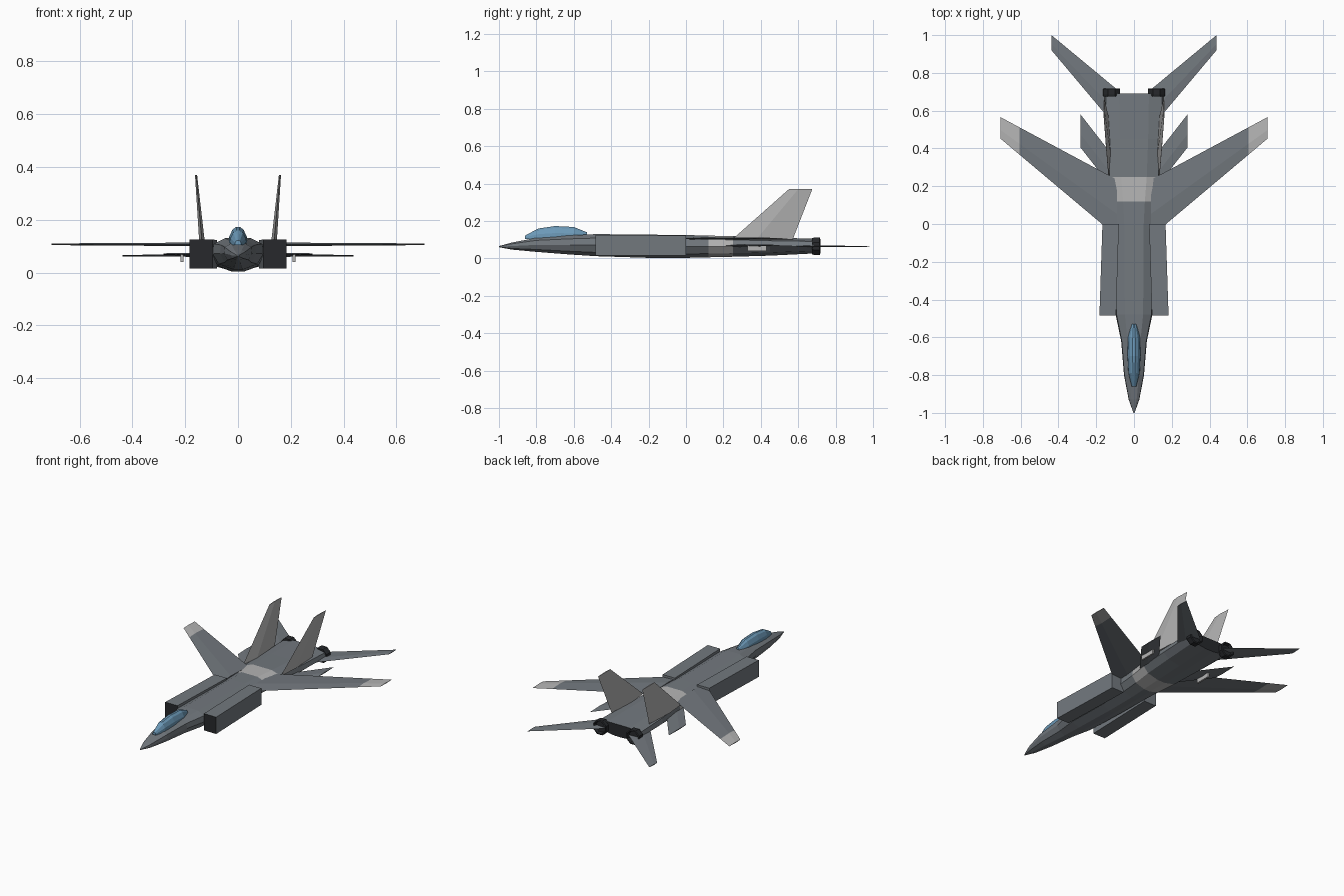
import bpy, bmesh, math
from mathutils import Vector

if "Cube" in bpy.data.objects:
    bpy.data.objects.remove(bpy.data.objects["Cube"])


def material(name, r, g, b):
    m = bpy.data.materials.new(name)
    m.diffuse_color = (r, g, b, 1)
    m.use_nodes = True
    m.node_tree.nodes["Principled BSDF"].inputs["Base Color"].default_value = m.diffuse_color
    return m


BODY = material("body_grey", 0.17, 0.19, 0.21)
LIGHT = material("light_grey", 0.46, 0.46, 0.46)
DARK = material("dark", 0.02, 0.022, 0.025)
GLASS = material("canopy_blue", 0.15, 0.32, 0.48)


def loft(name, rings, mats, mirror=False, pick=None):
    """Skin a list of equal-length point rings and cap both ends."""
    bm = bmesh.new()
    loops = [[bm.verts.new(p) for p in ring] for ring in rings]
    n = len(loops[0])
    for k, (a, b) in enumerate(zip(loops, loops[1:])):
        for i in range(n):
            f = bm.faces.new((a[i], a[(i + 1) % n], b[(i + 1) % n], b[i]))
            f.material_index = pick(k) if pick else 0
    for k, loop in ((-1, loops[0]), (-2, loops[-1])):
        f = bm.faces.new(loop)
        f.material_index = pick(k) if pick else 0
    bmesh.ops.recalc_face_normals(bm, faces=bm.faces)
    me = bpy.data.meshes.new(name)
    bm.to_mesh(me)
    bm.free()
    ob = bpy.data.objects.new(name, me)
    bpy.context.collection.objects.link(ob)
    for m in mats:
        me.materials.append(m)
    if mirror:
        ob.modifiers.new("mirror", 'MIRROR').use_mirror_merge = False
    return ob


def blade(name, root, tip, thick, normal, mat):
    """Mirrored flying surface with a diamond section; root/tip = (leading, trailing)."""
    rings = []
    for (le, te), t in zip((root, tip), thick):
        le, te = Vector(le), Vector(te)
        mid, off = le.lerp(te, 0.4), Vector(normal) * t / 2
        rings.append([le, mid + off, te, mid - off])
    return loft(name, rings, [mat], True)


def box_ring(y, x0, x1, z0, z1):
    return [(x0, y, z0), (x1, y, z0), (x1, y, z1), (x0, y, z1)]


# Fuselage: stations are y, half width, bottom, top
SECTION = [(0.5, 1), (0.95, 0.82), (1, 0.5), (0.75, 0.17), (0.2, 0)]
SECTION += [(-x, z) for x, z in reversed(SECTION)]
stations = [(-1.0, 0.003, 0.060, 0.066), (-0.93, 0.028, 0.047, 0.085),
            (-0.8, 0.053, 0.035, 0.110), (-0.62, 0.068, 0.021, 0.123),
            (-0.48, 0.097, 0.012, 0.130), (-0.2, 0.100, 0.003, 0.127),
            (0.0, 0.103, 0.003, 0.125), (0.12, 0.115, 0.006, 0.122),
            (0.25, 0.135, 0.009, 0.119), (0.45, 0.150, 0.015, 0.112),
            (0.69, 0.158, 0.027, 0.105)]
rings = [[(x * w, y, lo + z * (hi - lo)) for x, z in SECTION] for y, w, lo, hi in stations]
# The light band lies between two stations, and the rear end is dark
loft("fuselage", rings, [BODY, LIGHT, DARK],
     pick=lambda k: {7: 1, -2: 2}.get(k, 0))

# Canopy: stations are y, half width, top
canopy = [(-0.86, 0.012, 0.122), (-0.79, 0.030, 0.160), (-0.70, 0.035, 0.173),
          (-0.60, 0.033, 0.168), (-0.53, 0.014, 0.140)]
ARCH = [(1, 0), (0.95, 0.45), (0.6, 0.85), (0.2, 1)]
ARCH += [(-x, z) for x, z in reversed(ARCH)]
loft("canopy", [[(x * w, y, 0.105 + z * (t - 0.105)) for x, z in ARCH]
                for y, w, t in canopy], [GLASS])

# Air intakes with dark mouths
loft("intake", [box_ring(-0.485, 0.095, 0.183, 0.016, 0.125),
                box_ring(0.0, 0.080, 0.167, 0.016, 0.123)],
     [BODY, DARK], True, pick=lambda k: 1 if k == -1 else 0)

# Main wings and light wing tips
Z = 0.107
mid = ((0.605, 0.366, Z), (0.605, 0.511, Z))
blade("wing", ((0.09, -0.067, Z), (0.09, 0.235, Z)), mid, (0.014, 0.008), (0, 0, 1), BODY)
blade("wing_tip", mid, ((0.707, 0.452, Z), (0.707, 0.566, Z)), (0.008, 0.005), (0, 0, 1), LIGHT)

# Tailplanes, lower strakes and upright fins
blade("tailplane", ((0.075, 0.49, 0.065), (0.075, 0.70, 0.065)),
      ((0.437, 0.92, 0.064), (0.437, 1.0, 0.064)), (0.012, 0.005), (0, 0, 1), BODY)
blade("lower_strake", ((0.10, 0.17, 0.068), (0.10, 0.345, 0.068)),
      ((0.283, 0.405, 0.070), (0.283, 0.58, 0.070)), (0.014, 0.006), (0, 0, 1), BODY)
blade("tail_fin", ((0.135, 0.245, 0.10), (0.135, 0.57, 0.10)),
      ((0.159, 0.55, 0.37), (0.159, 0.675, 0.37)), (0.022, 0.008), (1, 0, 0), LIGHT)

# Small pods below the strakes
loft("strake_pod", [box_ring(y, 0.207, 0.218, 0.04, 0.068) for y in (0.33, 0.43)], [LIGHT], True)


# Engine nozzles: flared octagonal rings with a hollow rear
def nozzle_ring(y, r):
    return [(0.119 + r * math.cos(a), y, 0.065 + r * math.sin(a))
            for a in (math.tau * (i + 0.5) / 8 for i in range(8))]


loft("nozzle", [nozzle_ring(0.675, 0.047), nozzle_ring(0.685, 0.050), nozzle_ring(0.715, 0.050),
                nozzle_ring(0.718, 0.042), nozzle_ring(0.70, 0.036)], [DARK], True)
